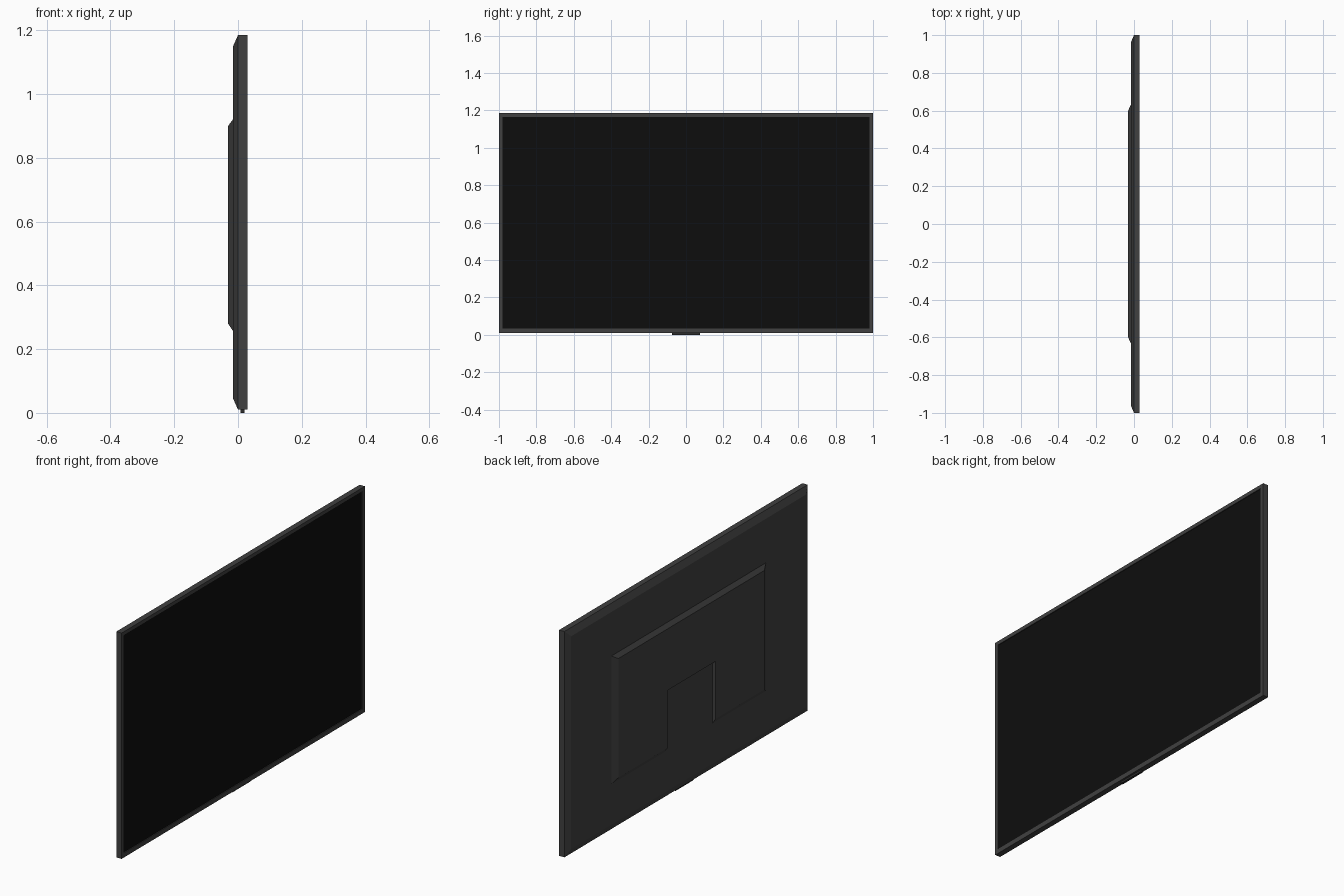
import bpy
import bmesh

cube = bpy.data.objects.get("Cube")
if cube:
    bpy.data.objects.remove(cube, do_unlink=True)


def material(name, value):
    mat = bpy.data.materials.new(name)
    mat.use_nodes = True
    colour = (value, value, value, 1)
    mat.diffuse_color = colour
    mat.node_tree.nodes["Principled BSDF"].inputs["Base Color"].default_value = colour
    return mat


casing = material("charcoal plastic", 0.052)
glass = material("black glass", 0.004)
dark = material("dark plastic", 0.025)


def rect(half, low, high):
    """Rectangle outline in the y-z plane."""
    return [(-half, low), (half, low), (half, high), (-half, high)]


def notched(half, low, high, notch_half, notch_top):
    """Rectangle outline with a slot cut up from its bottom edge."""
    n = notch_half
    return [(-half, low), (-n, low), (-n, notch_top), (n, notch_top),
            (n, low), (half, low), (half, high), (-half, high)]


def loft(name, rings, mat):
    """Closed solid through (x, outline) rings."""
    bm = bmesh.new()
    loops = [[bm.verts.new((x, y, z)) for y, z in outline] for x, outline in rings]
    for a, b in zip(loops, loops[1:]):
        for i in range(len(a)):
            j = (i + 1) % len(a)
            bm.faces.new((a[i], a[j], b[j], b[i]))
    bm.faces.new(loops[0][::-1])
    bm.faces.new(loops[-1])
    bmesh.ops.recalc_face_normals(bm, faces=bm.faces)
    mesh = bpy.data.meshes.new(name)
    bm.to_mesh(mesh)
    bm.free()
    mesh.materials.append(mat)
    obj = bpy.data.objects.new(name, mesh)
    bpy.context.collection.objects.link(obj)
    return obj


outer = rect(1.0, 0.01, 1.185)
opening = rect(0.98, 0.034, 1.165)

# Bezel frame with a shallow recess for the screen
loft("bezel_frame", [(0, outer), (0.03, outer), (0.03, opening), (0.024, opening)], casing)

# Screen panel
loft("screen", [(0.022, opening), (0.026, opening)], glass)

# Chamfered back shell
loft("back_shell", [(0, outer), (-0.015, rect(0.965, 0.044, 1.151))], casing)

# Raised rear housing with a cable slot
loft("rear_housing", [(-0.015, notched(0.635, 0.256, 0.922, 0.198, 0.58)),
                      (-0.031, notched(0.6, 0.28, 0.9, 0.198, 0.58))], casing)

# Small receiver tab under the bottom edge
tab = rect(0.075, 0, 0.014)
loft("receiver_tab", [(0.008, tab), (0.02, tab)], dark)
